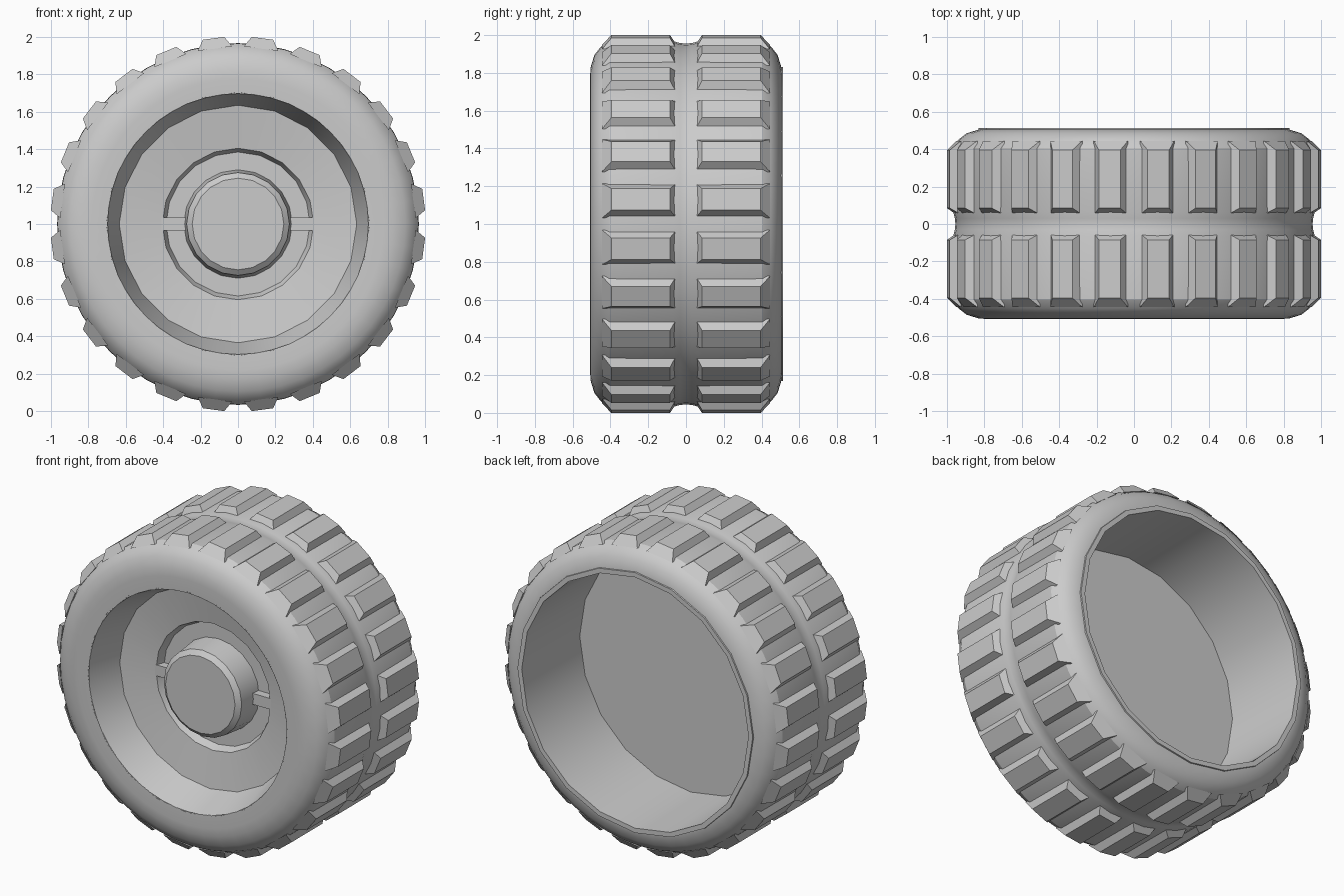
import bpy, bmesh, math
from mathutils import Vector

cube = bpy.data.objects.get("Cube")
if cube:
    bpy.data.objects.remove(cube, do_unlink=True)

AXLE_Z = 1.0
grey = bpy.data.materials.new("plain_grey")
grey.use_nodes = True
grey.diffuse_color = (0.6, 0.6, 0.6, 1)
grey.node_tree.nodes["Principled BSDF"].inputs["Base Color"].default_value = (0.6, 0.6, 0.6, 1)


def polar(r, y, angle):
    """Point on the wheel: radius, position along the axle, angle from the top."""
    return Vector((r * math.sin(angle), y, AXLE_Z + r * math.cos(angle)))


def finish(name, bm):
    mesh = bpy.data.meshes.new(name)
    bm.to_mesh(mesh)
    bm.free()
    obj = bpy.data.objects.new(name, mesh)
    bpy.context.collection.objects.link(obj)
    mesh.materials.append(grey)
    bpy.ops.object.select_all(action="DESELECT")
    obj.select_set(True)
    bpy.context.view_layer.objects.active = obj
    bpy.ops.object.shade_smooth_by_angle(angle=math.radians(25))
    return obj


def lathe(name, profile, sides):
    """Turn a (radius, y) profile around the axle; profiles run front to back."""
    bm = bmesh.new()
    rings = []
    for r, y in profile:
        if r == 0:
            rings.append([bm.verts.new(polar(0, y, 0))] * sides)
        else:
            rings.append([bm.verts.new(polar(r, y, math.tau * i / sides)) for i in range(sides)])
    for a, b in zip(rings, rings[1:]):
        for i in range(sides):
            j = (i + 1) % sides
            corners = list(dict.fromkeys((a[i], a[j], b[j], b[i])))
            bm.faces.new(corners)
    return finish(name, bm)


def add_hull(bm, low, high):
    """Six-sided solid from two matching loops of four points."""
    lo = [bm.verts.new(p) for p in low]
    hi = [bm.verts.new(p) for p in high]
    bm.faces.new(lo[::-1])
    bm.faces.new(hi)
    for i in range(4):
        j = (i + 1) % 4
        bm.faces.new((lo[i], lo[j], hi[j], hi[i]))


# Tyre body: rounded shoulders and a shallow centre groove
half = [(0.83, -0.505), (0.895, -0.485), (0.94, -0.45), (0.965, -0.405),
        (0.967, -0.065), (0.958, -0.03)]
tyre = [(0.697, -0.506), (0.78, -0.508)] + half + [(0.955, 0)]
tyre += [(r, -y) for r, y in reversed(half)] + [(0.81, 0.505)]
lathe("tyre", tyre, 48)

# Hub: centre cap, ring groove, dished disc and flared opening
lathe("front_hub", [(0, -0.38), (0.245, -0.38), (0.275, -0.355), (0.29, -0.20),
                    (0.385, -0.20), (0.405, -0.25), (0.635, -0.285), (0.705, -0.507)], 20)

# Rear rim and deep hollow
lathe("rear_rim", [(0.835, 0.485), (0.83, 0.513), (0.80, 0.513), (0.785, -0.05), (0, -0.05)], 20)

# Bars bridging the ring groove on either side of the cap
bm = bmesh.new()
for side in (-1, 1):
    def bar_loop(y):
        return [Vector((side * x, y, AXLE_Z + z))
                for x, z in ((0.26, -0.035), (0.41, -0.035), (0.41, 0.035), (0.26, 0.035))]
    add_hull(bm, bar_loop(-0.19), bar_loop(-0.252))
bmesh.ops.recalc_face_normals(bm, faces=bm.faces)
finish("hub_bars", bm)

# Tread blocks: two rows of tapered blocks
COUNT = 24
for name, side in (("front_tread", -1), ("rear_tread", 1)):
    bm = bmesh.new()
    for k in range(COUNT):
        mid = math.tau * (k + 0.5) / COUNT

        def block_loop(r, y0, y1, spread):
            s = math.radians(spread)
            return [polar(r, side * y, mid + a) for y, a in ((y0, -s), (y0, s), (y1, s), (y1, -s))]
        add_hull(bm, block_loop(0.95, 0.05, 0.445, 5.6), block_loop(1.003, 0.085, 0.395, 3.3))
    bmesh.ops.recalc_face_normals(bm, faces=bm.faces)
    finish(name, bm)
